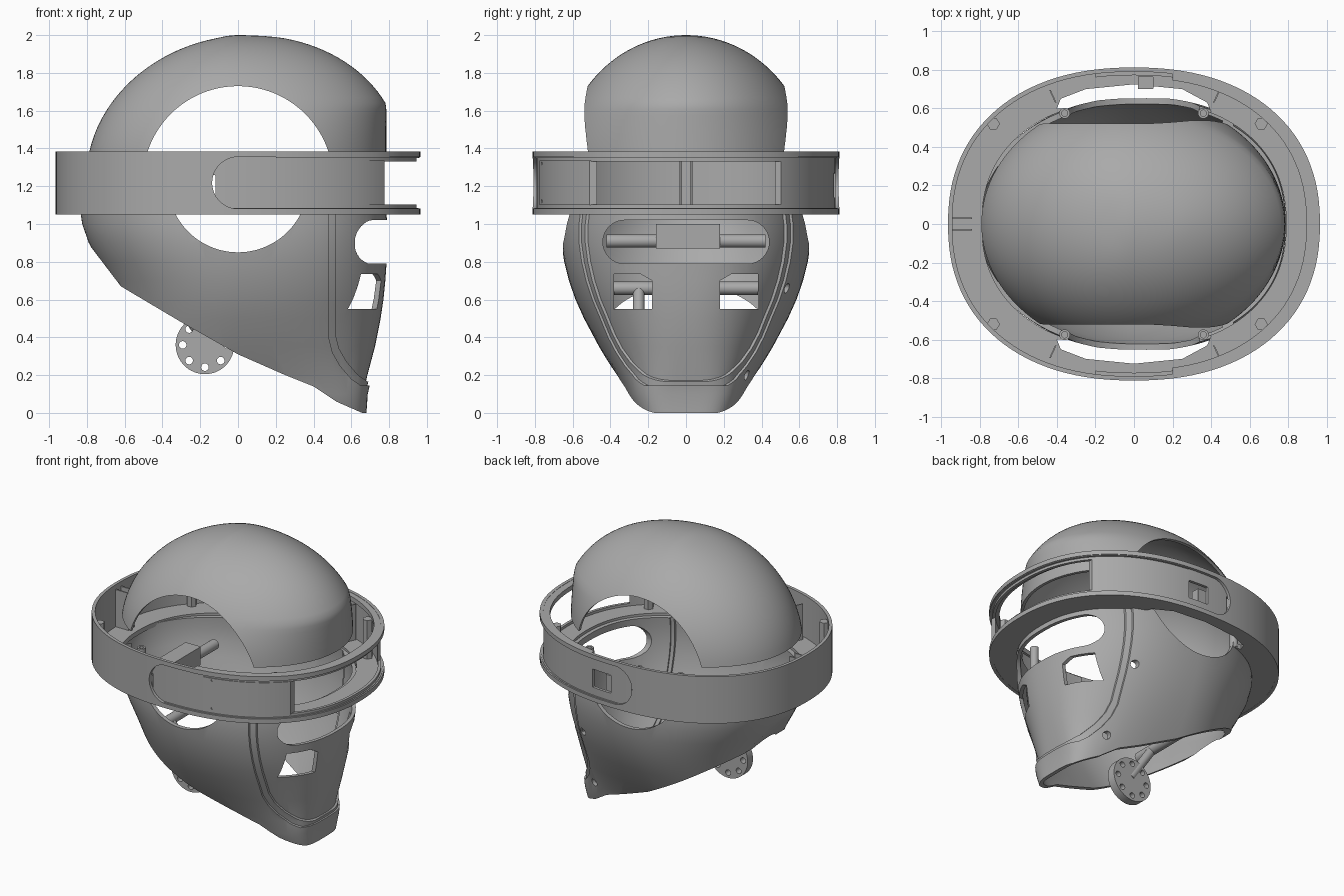
import bpy, bmesh, math
from mathutils import Vector

if "Cube" in bpy.data.objects:
    bpy.data.objects.remove(bpy.data.objects["Cube"])

grey = bpy.data.materials.new("plain_grey")
grey.use_nodes = True
GREY = (0.4, 0.4, 0.4, 1)
grey.diffuse_color = GREY
grey.node_tree.nodes["Principled BSDF"].inputs["Base Color"].default_value = GREY


def finish(name, bm):
    mesh = bpy.data.meshes.new(name)
    bm.to_mesh(mesh)
    bm.free()
    mesh.materials.append(grey)
    obj = bpy.data.objects.new(name, mesh)
    bpy.context.collection.objects.link(obj)
    return obj


def activate(obj):
    bpy.ops.object.select_all(action='DESELECT')
    obj.select_set(True)
    bpy.context.view_layer.objects.active = obj


def smooth(obj):
    activate(obj)
    bpy.ops.object.shade_smooth_by_angle(angle=math.radians(30))


def boolean(obj, cutter, operation='DIFFERENCE'):
    mod = obj.modifiers.new("cut", 'BOOLEAN')
    mod.operation, mod.object, mod.solver = operation, cutter, 'EXACT'
    activate(obj)
    bpy.ops.object.modifier_apply(modifier=mod.name)
    bpy.data.objects.remove(cutter)


def oval(back, front, half, z, front_power, back_power, count=112):
    pts = []
    for i in range(count):
        a = 2 * math.pi * i / count
        c, s = math.cos(a), math.sin(a)
        power = front_power if c > 0 else back_power
        x = math.copysign(abs(c) ** (2 / power), c) * (front if c > 0 else back)
        y = math.copysign(abs(s) ** (2 / power), s) * half
        pts.append(Vector((x, y, z)))
    return pts


def skin(name, rows, thickness, inset=0.0, cap=False):
    """Loft of oval sections, thickened inward."""
    bm = bmesh.new()
    loops = [[bm.verts.new(p) for p in oval(b - inset, f - inset, w - inset, z, power, 2)]
             for z, b, f, w, power in rows]
    for low, high in zip(loops, loops[1:]):
        for i in range(len(low)):
            j = (i + 1) % len(low)
            bm.faces.new((low[i], low[j], high[j], high[i]))
    if cap:
        bm.faces.new(loops[-1])
    obj = finish(name, bm)
    mod = obj.modifiers.new("thickness", 'SOLIDIFY')
    mod.thickness, mod.offset = thickness, -1
    activate(obj)
    bpy.ops.object.modifier_apply(modifier=mod.name)
    return obj


def prism(name, pts, axis, lo, hi):
    """Outline of (u, z) points extruded along X or Y, or (x, y) along Z."""
    place = {'X': lambda u, v, d: (d, u, v), 'Y': lambda u, v, d: (u, d, v),
             'Z': lambda u, v, d: (u, v, d)}[axis]
    bm = bmesh.new()
    a = [bm.verts.new(place(u, v, lo)) for u, v in pts]
    b = [bm.verts.new(place(u, v, hi)) for u, v in pts]
    bm.faces.new(a)
    bm.faces.new(b)
    for i in range(len(pts)):
        j = (i + 1) % len(pts)
        bm.faces.new((a[i], a[j], b[j], b[i]))
    bmesh.ops.recalc_face_normals(bm, faces=bm.faces)
    return finish(name, bm)


def circle(u, v, r, count=64):
    return [(u + r * math.cos(2 * math.pi * i / count),
             v + r * math.sin(2 * math.pi * i / count)) for i in range(count)]


def rect(u0, u1, v0, v1, r=0.004):
    corners = ((u1 - r, v1 - r), (u0 + r, v1 - r), (u0 + r, v0 + r), (u1 - r, v0 + r))
    return [(u + r * math.cos(math.pi / 2 * (k + i / 8)), v + r * math.sin(math.pi / 2 * (k + i / 8)))
            for k, (u, v) in enumerate(corners) for i in range(9)]


def hoop_outline(length, width):
    return [p.xy for p in oval(length, length, width, 0, 2.25, 2.25)]


def band(name, length, width, depth, z0, z1):
    """Oval hoop with a given radial depth (x depth, y depth)."""
    obj = prism(name, hoop_outline(length, width), 'Z', z0, z1)
    boolean(obj, prism("hole", hoop_outline(length - depth[0], width - depth[1]),
                       'Z', z0 - 1, z1 + 1))
    return obj


def keep_between(obj, x0, x1):
    boolean(obj, prism("keep", rect(x0, x1, -1, 1), 'Z', 1, 2), 'INTERSECT')


def rod(name, start, end, r):
    start, end = Vector(start), Vector(end)
    bm = bmesh.new()
    bmesh.ops.create_cone(bm, cap_ends=True, segments=24, radius1=r, radius2=r,
                          depth=(end - start).length)
    obj = finish(name, bm)
    obj.rotation_mode = 'QUATERNION'
    obj.rotation_quaternion = (end - start).to_track_quat('Z', 'Y')
    obj.location = (start + end) / 2
    smooth(obj)


# Dome with round side openings
rows = []
for i in range(29):
    t = 0.086 + (math.pi / 2 - 0.1) * i / 28
    c, s = math.cos(t), math.sin(t)
    shift = 0.06 * s * min(1, c * 5)
    rows.append((1.3 + 0.7 * s, 0.8 * c - shift, min(0.785, 0.86 * c + shift), 0.66 * c, 2))
dome = skin("dome", rows, 0.02, cap=True)
boolean(dome, prism("cutter", circle(0, 1.226, 0.504, 96), 'Y', -1, 1))
smooth(dome)

# Lower shell sections: height, back, front, half width, front squareness
SHELL = [(0, .6, .68, .28, 4), (.1, .6, .687, .32, 4), (.2, .6, .71, .37, 3),
         (.35, .6, .75, .46, 2.5), (.5, .61, .78, .54, 2.3), (.6, .64, .795, .585, 2.3),
         (.7, .68, .805, .62, 2.3), (.8, .735, .812, .645, 2.3), (.9, .79, .815, .66, 2.3),
         (1, .825, .815, .66, 2.3), (1.07, .835, .81, .652, 2.3)]
UNDERSIDE = [(-.95, 1.04), (-.84, .96), (-.78, .88), (-.62, .67), (-.3, .48), (0, .31), (.25, .2),
             (.4, .14), (.52, .06), (.68, -.01), (.7, -.3), (-.95, -.3)]
SEAM = [(.48, 1.3), (.48, .4), (.5, .32), (.54, .25), (.6, .18), (.65, .145)]


def seam_region(d):
    return prism("region", [(x + d, z + d * 0.6) for x, z in SEAM]
                 + [(1.3, .145 + d * 0.6), (1.3, 1.3)], 'Y', -1, 1)


shell = skin("lower_shell", SHELL, 0.03)
boolean(shell, prism("cutter", UNDERSIDE, 'Y', -1, 1))
boolean(shell, prism("cutter", circle(0, 1.222, 0.372, 96), 'Y', -1, 1))
boolean(shell, seam_region(0))
for x, z in ((.44, .66), (.5, .2)):
    boolean(shell, prism("cutter", circle(x, z, 0.026, 20), 'Y', 0.1, 1))
smooth(shell)

# Stepped rim and face plate inside the seam
rim = skin("face_rim", SHELL, 0.03, inset=0.012)
boolean(rim, seam_region(-0.02), 'INTERSECT')
boolean(rim, seam_region(0.035))
smooth(rim)
plate = skin("face_plate", SHELL, 0.025, inset=0.025)
boolean(plate, seam_region(0.0), 'INTERSECT')
boolean(plate, prism("cutter", rect(-.44, .44, .79, 1.02, .114), 'X', .3, 1))
for side in (-1, 1):
    window = [(.18, .55), (.385, .55), (.38, .735), (.24, .735), (.18, .7)]
    boolean(plate, prism("cutter", [(side * u, v) for u, v in window], 'X', .3, 1))
smooth(plate)

# Hoop: outer wall with recess, floor and rims
wall = band("hoop_wall", .965, .812, (.022, .022), 1.05, 1.385)
recess = [(u, 1.218 + v) for u, v in circle(0, 0, 0.137, 48) if u < -0.001]
boolean(wall, prism("cutter", [(1.2, 1.081), (1.2, 1.355)] + recess, 'Y', -1, 1))
smooth(wall)
floor = band("hoop_floor", .955, .802, (.165, .16), 1.052, 1.085)
for side in (-1, 1):
    notch = [(-.4, .6), (-.38, .65), (-.25, .7), (0, .725), (.25, .7), (.38, .63), (.4, .58)]
    boolean(floor, prism("notch", [(x, side * y) for x, y in notch], 'Z', 1, 2))
smooth(floor)
top_rim = band("hoop_top_rim", .96, .807, (.065, .05), 1.35, 1.383)
keep_between(top_rim, .2, 1.2)
smooth(top_rim)
for name, z in (("hoop_lower_rail", 1.083), ("hoop_upper_rail", 1.332)):
    rail = band(name, .945, .792, (.02, .02), z, z + 0.02)
    keep_between(rail, .2, 1.2)
    smooth(rail)

# Recessed side panels, the right one with a raised cover, the left one with a port
panel = band("recessed_side_panels", .945, .792, (.02, .02), 1.07, 1.37)
keep_between(panel, -.2, .775)
boolean(panel, prism("slot", rect(-.14, -.12, 1.14, 1.26), 'Y', -1, 1))
boolean(panel, prism("port", rect(.04, .19, 1.14, 1.27), 'Y', .3, 1))
smooth(panel)
prism("port_block", rect(.02, .1, .7, .765), 'Z', 1.07, 1.25)
cover = band("side_cover_plate", .951, .798, (.02, .02), 1.1, 1.335)
keep_between(cover, .27, .775)
boolean(cover, prism("left_half", rect(-1, 1, 0, 1), 'Z', 1, 2))
for z in (1.12, 1.32):
    boolean(cover, prism("screw_hole", circle(.33, z, .009, 16), 'Y', -1, 1))
smooth(cover)

# Standoffs and ribs on the hoop floor
for side in (-1, 1):
    for x in (-.73, .66):
        prism("hex_standoff", circle(x, side * .52, .034, 6), 'Z', 1.07, 1.36)
    for x in (-.36, .36):
        boss = prism("round_boss", circle(x, side * .575, .028, 24), 'Z', 1.06, 1.3)
        boolean(boss, prism("bore", circle(x, side * .575, .016, 24), 'Z', 1.1, 1.4))
        smooth(boss)
        d = math.copysign(.05, x)
        prism("floor_rib", [(x + d, side * .63), (x + d + .008, side * .63),
                            (x + d * 1.6 + .008, side * .695), (x + d * 1.6, side * .695)],
              'Z', 1.07, 1.34)
    prism("back_rib", rect(-.955, -.84, side * .03 - .005, side * .03 + .005), 'Z', 1.07, 1.35)

# Inner crossbars, hanging arm and drilled disc
rod("upper_crossbar", (-.48, -.42, .91), (-.48, .42, .91), .035)
prism("crossbar_block", rect(-.54, -.42, -.16, .18), 'Z', .87, 1.0)
rod("lower_crossbar", (-.36, -.38, .66), (-.36, .38, .66), .035)
rod("disc_arm", (-.36, -.25, .66), (-.175, -.25, .38), .03)
disc = prism("drilled_disc", circle(-.175, .36, .155), 'Y', -.285, -.225)
for x, z in circle(-.175, .36, .118, 8):
    boolean(disc, prism("hole", circle(x, z, .02, 16), 'Y', -.4, -.1))
smooth(disc)
